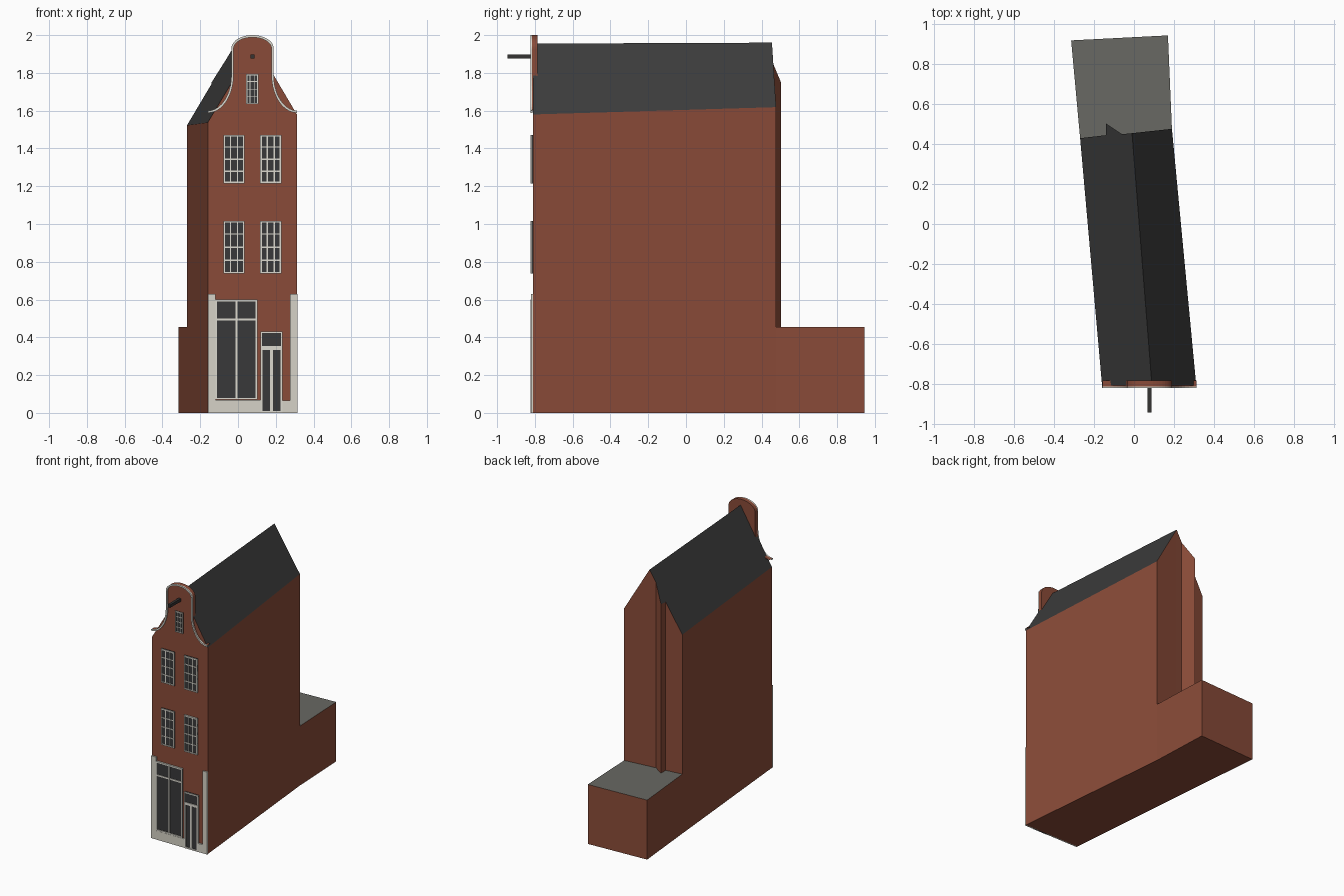
import bpy, bmesh, math
from mathutils import Vector

if "Cube" in bpy.data.objects:
    bpy.data.objects.remove(bpy.data.objects["Cube"])


def material(name, r, g, b):
    m = bpy.data.materials.new(name)
    m.diffuse_color = (r, g, b, 1)
    m.use_nodes = True
    m.node_tree.nodes["Principled BSDF"].inputs["Base Color"].default_value = m.diffuse_color
    return m


BRICK = material("red_brick", 0.255, 0.071, 0.040)
TILE = material("dark_roof_tile", 0.045, 0.045, 0.045)
FLAT = material("grey_flat_roof", 0.14, 0.14, 0.125)
STONE = material("pale_stone", 0.67, 0.65, 0.57)
PAINT = material("white_paint", 0.72, 0.70, 0.63)
GLASS = material("dark_glass", 0.040, 0.040, 0.042)
BEAM = material("dark_wood", 0.035, 0.033, 0.032)


def finish(name, bm, mats):
    bmesh.ops.recalc_face_normals(bm, faces=bm.faces)
    me = bpy.data.meshes.new(name)
    bm.to_mesh(me)
    bm.free()
    ob = bpy.data.objects.new(name, me)
    bpy.context.collection.objects.link(ob)
    for m in mats:
        me.materials.append(m)
    return ob


def add_box(bm, x0, x1, y0, y1, z0, z1):
    r = bmesh.ops.create_cube(bm, size=1)
    for v in r["verts"]:
        v.co = ((x0 + x1) / 2 + v.co.x * (x1 - x0),
                (y0 + y1) / 2 + v.co.y * (y1 - y0),
                (z0 + z1) / 2 + v.co.z * (z1 - z0))


def box(name, mat, *dims):
    bm = bmesh.new()
    add_box(bm, *dims)
    return finish(name, bm, [mat])


def prism(name, pts, height, tops, mats):
    """Walls on a ground plan; height(index) gives each top corner."""
    bm = bmesh.new()
    low = [bm.verts.new((x, y, 0)) for x, y in pts]
    high = [bm.verts.new((x, y, height(i))) for i, (x, y) in enumerate(pts)]
    n = len(pts)
    bm.faces.new(low)
    for i in range(n):
        j = (i + 1) % n
        bm.faces.new((low[i], low[j], high[j], high[i]))
    for t in tops:
        bm.faces.new([high[i] for i in t]).material_index = 1
    return finish(name, bm, mats)


# Main house: ground plan anticlockwise from front left, ridge ends at 1 and 4
FRONT = -0.81
plan = [(-0.16, FRONT), (0.09, FRONT), (0.312, FRONT), (0.19, 0.477), (-0.01, 0.455),
        (-0.06, 0.45), (-0.14, 0.503), (-0.14, 0.445), (-0.27, 0.43)]


def roof_height(i):
    x, y = plan[i]
    dx, dy = x - 0.09, y - FRONT
    if i in (2, 3):
        return 1.955 - 1.69 * dx - 0.130 * dy
    return 1.955 + 1.67 * dx + 0.136 * dy


prism("main_house", plan, roof_height,
      [(0, 1, 4, 5, 6, 7, 8), (1, 2, 3, 4)], [BRICK, TILE])

# Low rear annex, following the back wall of the house
annex = [plan[3], (0.17, 0.945), (-0.315, 0.92)] + plan[:3:-1]
prism("rear_annex", annex, lambda i: 0.455, [range(len(annex))], [BRICK, FLAT])

# Neck gable outline: flare, straight neck, rounded top, mirrored
CX = 0.077
half = [(0.236 - 0.124 * math.sin(t), 1.79 - 0.19 * math.cos(t))
        for t in [i * math.pi / 20 for i in range(11)]]
half += [(0.112 * math.cos(t), 1.93 + 0.07 * math.sin(t))
         for t in [i * math.pi / 20 for i in range(11)]]
outline = [(CX + x, z) for x, z in half] + [(CX - x, z) for x, z in half[-2::-1]]

bm = bmesh.new()
face = bm.faces.new([bm.verts.new((x, -0.814, z)) for x, z in outline])
ext = bmesh.ops.extrude_face_region(bm, geom=[face], use_keep_orig=True)
for v in ext["geom"]:
    if isinstance(v, bmesh.types.BMVert):
        v.co.y = -0.785
finish("neck_gable", bm, [BRICK])

# White moulding along the gable outline
bm = bmesh.new()
rings = []
for i, (x, z) in enumerate(outline):
    a, b = outline[max(i - 1, 0)], outline[min(i + 1, len(outline) - 1)]
    t = Vector((b[0] - a[0], b[1] - a[1])).normalized()
    ix, iz = x - t.y * 0.012, z + t.x * 0.012
    rings.append([bm.verts.new(p) for p in ((x, -0.823, z), (ix, -0.823, iz),
                                            (ix, -0.812, iz), (x, -0.812, z))])
for r, s in zip(rings, rings[1:]):
    for k in range(4):
        bm.faces.new((r[k], r[k - 1], s[k - 1], s[k]))
bm.faces.new(rings[0])
bm.faces.new(rings[-1])
finish("gable_moulding", bm, [PAINT])

# Hoisting beam
box("hoist_beam", BEAM, CX - 0.01, CX + 0.01, -0.945, -0.785, 1.875, 1.897)


def window(name, x0, x1, z0, z1, col_bars, row_bars, frame=0.009, bar=0.007):
    """Glass plate with frame and glazing bars at the given fractions."""
    box(name + "_glass", GLASS, x0, x1, -0.8175, -0.809, z0, z1)
    bm = bmesh.new()
    y0, y1 = -0.823, -0.809
    for x in (x0, x1 - frame):
        add_box(bm, x, x + frame, y0, y1, z0, z1)
    for z in (z0, z1 - frame):
        add_box(bm, x0 + frame, x1 - frame, y0, y1, z, z + frame)
    for f in col_bars:
        x = x0 + f * (x1 - x0)
        add_box(bm, x - bar / 2, x + bar / 2, y0 + 0.001, y1, z0 + frame, z1 - frame)
    for f in row_bars:
        z = z0 + f * (z1 - z0)
        add_box(bm, x0 + frame, x1 - frame, y0 + 0.0015, y1, z - bar / 2, z + bar / 2)
    finish(name + "_frame", bm, [PAINT])


# Sash windows on two floors and the small gable window
thirds, quarters = (1 / 3, 2 / 3), (0.25, 0.5, 0.75)
for floor, z0, z1 in (("first_floor", 0.738, 1.017), ("second_floor", 1.215, 1.472)):
    for side, x0 in (("left", -0.077), ("right", 0.117)):
        window(f"{floor}_{side}_window", x0, x0 + 0.112, z0, z1, thirds, quarters)
window("gable_window", 0.042, 0.108, 1.634, 1.793, thirds, quarters, 0.007, 0.005)

# Shop window, door and light above the door
window("shop_window", -0.12, 0.103, 0.07, 0.60, (0.5,), (0.8,), 0.01, 0.012)
window("door", 0.119, 0.236, 0.0, 0.345, (0.5,), (), 0.011, 0.018)
window("door_light", 0.119, 0.236, 0.345, 0.43, (), (), 0.008)

# Stone plinth and corner pilasters
for name, x0, x1, z1 in (("left_pilaster", -0.16, -0.12, 0.63),
                         ("right_pilaster", 0.275, 0.314, 0.63),
                         ("left_plinth", -0.12, 0.119, 0.068),
                         ("right_plinth", 0.236, 0.275, 0.065)):
    box(name, STONE, x0, x1, -0.821, -0.809, 0, z1)
